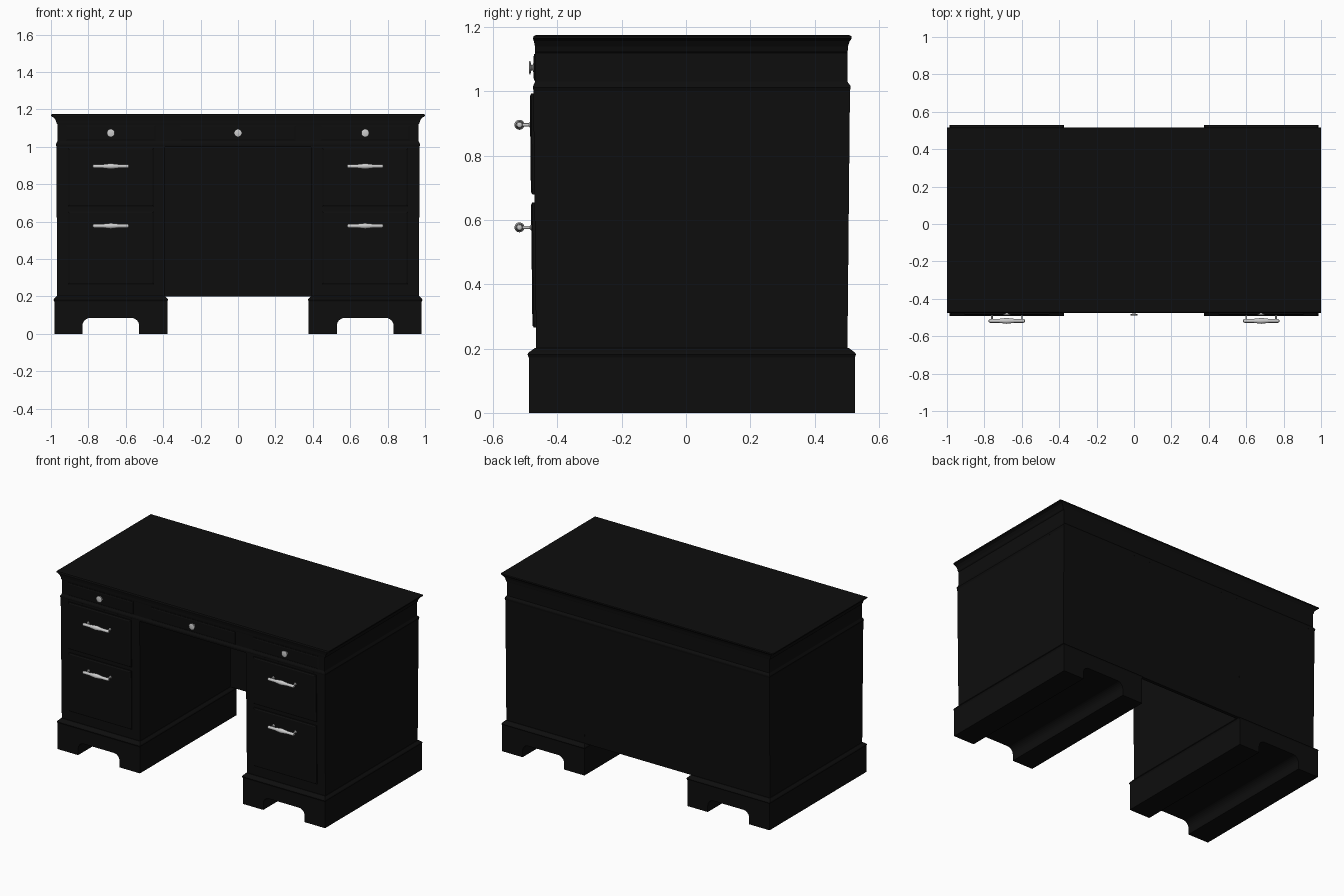
import bpy, bmesh, math
from mathutils import Matrix

if "Cube" in bpy.data.objects:
    bpy.data.objects.remove(bpy.data.objects["Cube"])

black = bpy.data.materials.new("black_lacquer")
black.diffuse_color = (0.004, 0.004, 0.004, 1)
black.use_nodes = True
black.node_tree.nodes["Principled BSDF"].inputs["Base Color"].default_value = black.diffuse_color


def finish(bm, name, mat=None, smooth=False):
    bmesh.ops.recalc_face_normals(bm, faces=bm.faces)
    me = bpy.data.meshes.new(name)
    bm.to_mesh(me)
    bm.free()
    ob = bpy.data.objects.new(name, me)
    bpy.context.collection.objects.link(ob)
    if mat:
        me.materials.append(mat)
    if smooth:
        bpy.ops.object.select_all(action='DESELECT')
        ob.select_set(True)
        bpy.context.view_layer.objects.active = ob
        bpy.ops.object.shade_smooth_by_angle(angle=math.radians(40))
    return ob


def skin(name, rings, mat=None, smooth=False):
    """Join equal-length closed rings of points and cap both ends."""
    bm = bmesh.new()
    vs = [[bm.verts.new(p) for p in r] for r in rings]
    n = len(vs[0])
    for a, b in zip(vs, vs[1:]):
        for i in range(n):
            j = (i + 1) % n
            bm.faces.new((a[i], a[j], b[j], b[i]))
    bm.faces.new(vs[0])
    bm.faces.new(vs[-1])
    return finish(bm, name, mat, smooth)


def loft(name, levels):
    """Stack of horizontal rectangles (x0, x1, y0, y1, z)."""
    return skin(name, [[(a, c, z), (b, c, z), (b, d, z), (a, d, z)]
                       for a, b, c, d, z in levels], black)


def lathe(name, profile, centre, axis, n=20):
    """Turn (radius, height) points about the x or y axis."""
    rot = Matrix.Rotation(math.pi / 2, 4, 'Y' if axis == 'x' else 'X')
    m = Matrix.Translation(centre) @ rot
    ring = [2 * math.pi * i / n for i in range(n)]
    ob = skin(name, [[(r * math.cos(t), r * math.sin(t), h) for t in ring]
                     for r, h in profile], None, True)
    ob.data.transform(m)
    return ob


def front_y(z):
    """Front plane of the slightly flared pedestals."""
    return -0.466 - 0.009 * (z - 0.2) / 0.8


def drawer(name, x0, x1, z0, z1, y_at, depth):
    """Raised drawer front with a bevelled border."""
    rings = []
    for inset, out in ((0, -0.005), (0, depth * 0.6), (0.008, depth)):
        a, b, c, d = x0 + inset, x1 - inset, z0 + inset, z1 - inset
        rings.append([(a, y_at(c) - out, c), (b, y_at(c) - out, c),
                      (b, y_at(d) - out, d), (a, y_at(d) - out, d)])
    return skin(name, rings, black)


# Desk top, frieze and waist moulding in one stepped section
loft("desk_top_and_frieze", [(-x, x, y0, y1, z) for x, y0, y1, z in (
    (0.970, -0.474, 0.510, 1.000),
    (0.974, -0.476, 0.512, 1.012),
    (0.972, -0.475, 0.511, 1.018),
    (0.965, -0.469, 0.502, 1.030),
    (0.965, -0.469, 0.502, 1.120),
    (0.970, -0.470, 0.503, 1.126),
    (0.974, -0.470, 0.504, 1.140),
    (0.984, -0.473, 0.509, 1.156),
    (0.999, -0.476, 0.515, 1.164),
    (1.000, -0.474, 0.514, 1.172),
    (0.994, -0.468, 0.508, 1.175))])

# Modesty panel closing the back of the kneehole
loft("back_panel", [(-0.40, 0.40, 0.480, 0.502, 0.2),
                    (-0.40, 0.40, 0.480, 0.510, 1.005)])

for side, s in (("left", -1), ("right", 1)):
    cx = 0.68 * s

    # Pedestal carcass
    loft(side + "_pedestal", [
        (cx - 0.288, cx + 0.288, front_y(0.19), 0.502, 0.19),
        (cx - 0.290, cx + 0.290, front_y(1.0), 0.510, 1.005)])

    # Plinth with an arched foot cutout running front to back
    arch = []
    for k, start in ((-1, math.pi), (1, math.pi / 2)):
        for i in range(7):
            t = start - i * math.pi / 12
            arch.append((cx + k * 0.11 + 0.042 * math.cos(t),
                         0.043 + 0.042 * math.sin(t)))
    outline = ([(cx - 0.302, 0.183), (cx - 0.302, 0), (cx - 0.152, 0)]
               + arch + [(cx + 0.152, 0), (cx + 0.302, 0), (cx + 0.302, 0.183)])
    skin(side + "_plinth", [[(x, y, z) for x, z in outline]
                            for y in (-0.489, 0.526)], black)

    # Plinth cap moulding
    loft(side + "_plinth_moulding", [
        (cx - w, cx + w, 0.018 - d, 0.018 + d, z) for w, d, z in (
            (0.302, 0.507, 0.172), (0.306, 0.511, 0.182),
            (0.303, 0.507, 0.188), (0.290, 0.488, 0.202))])

    # Deep drawers with bar handles
    for level, z0, z1, hz in (("upper", 0.68, 0.993, 0.896),
                              ("lower", 0.265, 0.655, 0.577)):
        tag = side + "_" + level
        drawer(tag + "_drawer", cx - 0.23, cx + 0.23, z0, z1, front_y, 0.011)
        half = [(0.004, 0.097), (0.008, 0.095), (0.010, 0.090), (0.010, 0.040),
                (0.012, 0.034), (0.012, 0.028), (0.013, 0.020), (0.0155, 0.0)]
        bar = [(r, -h) for r, h in half] + [(r, h) for r, h in half[-2::-1]]
        lathe(tag + "_handle_bar", bar, (cx, -0.518, hz), 'x')
        wall = front_y(hz) - 0.009
        for k in (-1, 1):
            lathe(tag + "_handle_post",
                  [(0.009, 0), (0.009, 0.003), (0.005, 0.006),
                   (0.005, -0.518 * -1 + wall)],
                  (cx + k * 0.08, wall, hz), 'y', 12)

# Shallow frieze drawers with turned knobs
for tag, x, w in (("left", -0.68, 0.24), ("centre", 0, 0.31), ("right", 0.68, 0.24)):
    drawer(tag + "_frieze_drawer", x - w, x + w, 1.034, 1.116,
           lambda z: -0.469, 0.005)
    lathe(tag + "_knob", [(0.016, 0), (0.016, 0.002), (0.008, 0.005),
                          (0.009, 0.009), (0.021, 0.012), (0.021, 0.015),
                          (0.014, 0.017)], (x, -0.472, 1.074), 'y', 24)
